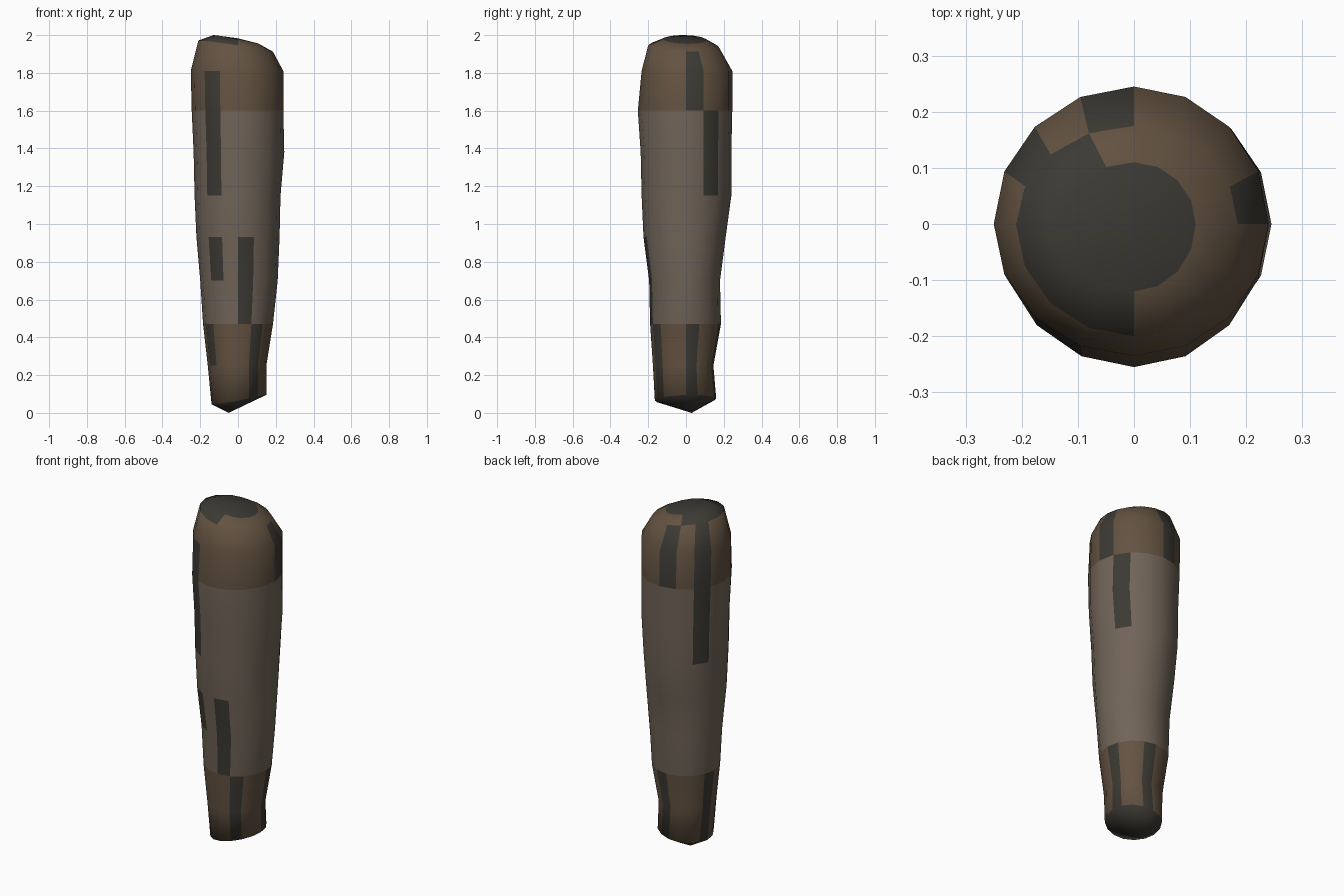
import bpy, bmesh, math

if "Cube" in bpy.data.objects:
    bpy.data.objects.remove(bpy.data.objects["Cube"])

SIDES = 16

# Rings: height, left, right, front, back extents, tilt along x, tilt along y
RINGS = [
    (0.07, -0.14, 0.15, -0.165, 0.16, 0.17, 0.03),
    (0.25, -0.160, 0.15, -0.175, 0.145, 0, 0),
    (0.47, -0.185, 0.185, -0.19, 0.185, 0, 0),
    (0.70, -0.200, 0.21, -0.195, 0.18, 0, 0),
    (0.93, -0.220, 0.22, -0.225, 0.21, 0, 0),
    (1.15, -0.230, 0.225, -0.235, 0.24, 0, 0),
    (1.38, -0.235, 0.245, -0.24, 0.24, 0, 0),
    (1.60, -0.245, 0.24, -0.255, 0.245, 0, 0),
    (1.81, -0.250, 0.24, -0.235, 0.245, 0, 0),
    (1.94, -0.21, 0.185, -0.20, 0.175, -0.15, -0.03),
    (1.975, -0.13, 0.11, -0.12, 0.11, -0.19, -0.03),
]

# Dark streaks: side index -> height ranges
STREAKS = {0: [(1.6, 1.9), (0.1, 0.4)], 1: [(1.1, 1.7)], 4: [(1.6, 1.9)],
           6: [(1.1, 1.9)], 9: [(0.2, 0.5)], 10: [(0.8, 1.0), (1.2, 1.75)],
           12: [(0.5, 0.9)], 13: [(0.1, 0.5)], 3: [(0.0, 0.4)], 7: [(0.0, 0.4)]}


def material(name, rgb):
    m = bpy.data.materials.new(name)
    m.diffuse_color = (*rgb, 1)
    m.use_nodes = True
    m.node_tree.nodes["Principled BSDF"].inputs["Base Color"].default_value = m.diffuse_color
    return m


bm = bmesh.new()

# Tapered, slightly irregular trunk
loops = []
for z, left, right, front, back, tx, ty in RINGS:
    loop = []
    for k in range(SIDES):
        a = 2 * math.pi * k / SIDES
        c, s = math.cos(a), math.sin(a)
        x = c * (right if c > 0 else -left)
        y = s * (back if s > 0 else -front)
        loop.append(bm.verts.new((x, y, z + x * tx + y * ty)))
    loops.append(loop)


def paint(face, k, z):
    if any(lo <= z <= hi for lo, hi in STREAKS.get(k, [])) or z < 0.06 or z > 1.965:
        face.material_index = 2
    elif 0.4 < z < 1.5:
        face.material_index = 1


for lower, upper in zip(loops, loops[1:]):
    for k in range(SIDES):
        n = (k + 1) % SIDES
        f = bm.faces.new((lower[k], lower[n], upper[n], upper[k]))
        paint(f, k, f.calc_center_median().z)

# Domed top and blunt worn foot
for loop, centre in ((loops[-1], (0, 0, 1.983)), (loops[0], (-0.05, 0.03, 0.0))):
    tip = bm.verts.new(centre)
    for k in range(SIDES):
        f = bm.faces.new((loop[k], loop[(k + 1) % SIDES], tip))
        f.material_index = 2

bmesh.ops.recalc_face_normals(bm, faces=bm.faces)
for f in bm.faces:
    f.smooth = True

mesh = bpy.data.meshes.new("log")
bm.to_mesh(mesh)
bm.free()
for name, rgb in (("brown_bark", (0.125, 0.085, 0.053)),
                  ("grey_bark", (0.165, 0.128, 0.098)),
                  ("dark_bark", (0.045, 0.042, 0.034))):
    mesh.materials.append(material(name, rgb))
bpy.context.collection.objects.link(bpy.data.objects.new("log", mesh))
